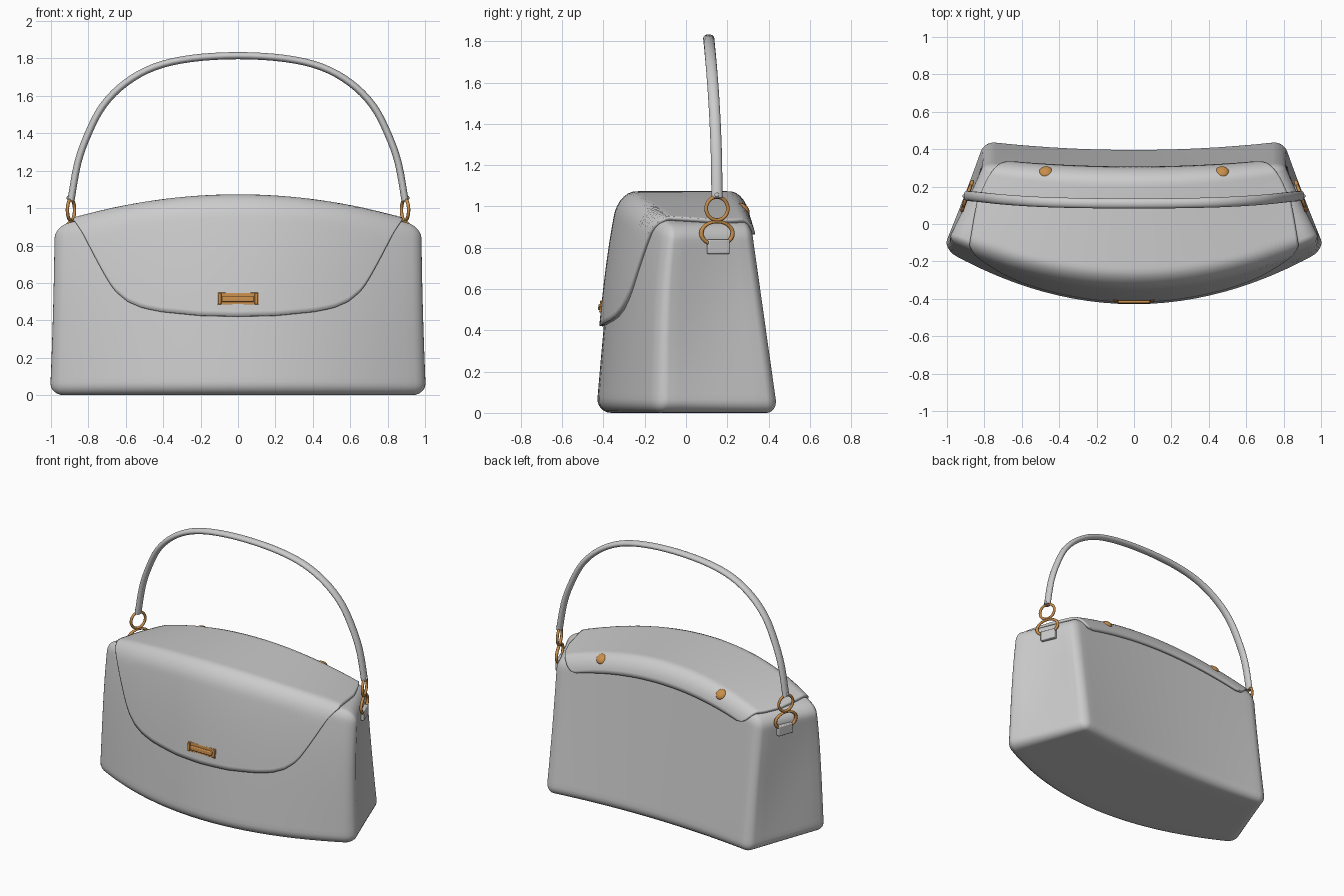
import bpy, bmesh, math
from mathutils import Vector

if "Cube" in bpy.data.objects:
    bpy.data.objects.remove(bpy.data.objects["Cube"])

gold = bpy.data.materials.new("gold_metal")
gold.diffuse_color = (0.58, 0.27, 0.07, 1)
gold.use_nodes = True
gold.node_tree.nodes["Principled BSDF"].inputs["Base Color"].default_value = gold.diffuse_color


def lerp(a, b, t):
    return a + (b - a) * t


def height(a):
    return 1.05 - 0.15 * a * a


def warp(p):
    """Box space (x +-1, y +-0.4, z 0..1) to the curved, tapered bag shape."""
    a, s, z = p[0], (p[1] + 0.4) / 0.8, p[2]
    w = lerp(lerp(1.022, 0.995, z), 0.80, s)
    # soft dent in the side panels
    t = min(max(s, 0), 1)
    w -= 0.02 * math.sin(math.pi * t) * math.sin(math.pi * min(max(z, 0), 1)) * abs(a) ** 8
    front = -0.435 + 0.30 * a * a + z * (0.09 - 0.07 * a * a) + 0.035 * max(z, 0) ** 4
    back = 0.405 + 0.045 * a * a - 0.13 * z
    return Vector((a * w, lerp(front, back, s), z * height(a)))


def finish(bm, name, angle=60):
    bmesh.ops.recalc_face_normals(bm, faces=bm.faces)
    me = bpy.data.meshes.new(name)
    bm.to_mesh(me)
    bm.free()
    ob = bpy.data.objects.new(name, me)
    bpy.context.collection.objects.link(ob)
    smooth(ob, angle)
    return ob


def smooth(ob, angle=60):
    bpy.ops.object.select_all(action='DESELECT')
    ob.select_set(True)
    bpy.context.view_layer.objects.active = ob
    bpy.ops.object.shade_smooth_by_angle(angle=math.radians(angle))


def named(name, mat=None, scale=(1, 1, 1)):
    ob = bpy.context.object
    ob.name = name
    ob.scale = scale
    if mat:
        ob.data.materials.append(mat)
    smooth(ob, 40)
    return ob


def box(name, loc, size, rot=(0, 0, 0), mat=None, bevel=0.006):
    bpy.ops.mesh.primitive_cube_add(size=1, location=loc, rotation=rot)
    ob = named(name, mat, size)
    bpy.ops.object.transform_apply(location=False, rotation=False, scale=True)
    m = ob.modifiers.new("bevel", 'BEVEL')
    m.width, m.segments = bevel, 3
    return ob


def torus(name, loc, rot, major, minor, scale=(1, 1, 1)):
    bpy.ops.mesh.primitive_torus_add(location=loc, rotation=rot, major_radius=major,
                                     minor_radius=minor, major_segments=36, minor_segments=10)
    return named(name, gold, scale)


# body: bevelled box, sliced for curvature, then warped
bm = bmesh.new()
bmesh.ops.create_cube(bm, size=1)
for v in bm.verts:
    v.co = (v.co.x * 2, v.co.y * 0.8, v.co.z + 0.5)
bmesh.ops.bevel(bm, geom=bm.edges[:], offset=0.07, segments=6, profile=0.5, affect='EDGES')
for axis, cuts in ((0, [i * 0.08 for i in range(-11, 12)]),
                   (1, [i * 0.08 for i in range(-3, 4)]),
                   (2, [i * 0.1 for i in range(1, 10)])):
    no = [0, 0, 0]
    no[axis] = 1
    for c in cuts:
        bmesh.ops.bisect_plane(bm, geom=bm.verts[:] + bm.edges[:] + bm.faces[:],
                               plane_co=[c * n for n in no], plane_no=no)
for v in bm.verts:
    v.co = warp(v.co)
finish(bm, "bag_body")

# flap: sheet following front, top and back of the box, with a shaped outline
R, OFF = 0.10, 0.013
ARC, TOP = R * math.pi / 2, 0.8 + 2 * OFF - 2 * R
L1 = 1 + OFF - R
L2, L3 = L1 + ARC, L1 + ARC + TOP
END = L3 + ARC + 0.01


def path(l):
    """Point (y, z) at distance l up the front, over the top and down the back."""
    e = 0.4 + OFF
    if l < L1:
        return -e, l
    if l < L2:
        t = (l - L1) / R
        return -e + R - R * math.cos(t), L1 + R * math.sin(t)
    if l < L3:
        return -e + R + l - L2, 1 + OFF
    t = min((l - L3) / R, math.pi / 2)
    return e - R + R * math.sin(t), L1 + R * math.cos(t) - max(0, l - L3 - ARC)


OUTLINE = [(0, .42), (.2, .425), (.4, .445), (.5, .465), (.58, .50), (.65, .56),
           (.70, .64), (.75, .73), (.82, .86), (.87, .95)]


def outline(x):
    for (x0, z0), (x1, z1) in zip(OUTLINE, OUTLINE[1:]):
        if x <= x1:
            return lerp(z0, z1, (x - x0) / (x1 - x0))
    return OUTLINE[-1][1]


def flap_width(l):
    a = lerp(0.875, 0.94, min(max((l - L1) / 0.5, 0), 1))
    k = max(0, (l - (END - 0.28)) / 0.28)
    return a - 0.15 * (1 - math.sqrt(max(0, 1 - k ** 2.5)))


bm = bmesh.new()
NU, NV = 56, 56
grid = []
for i in range(NU + 1):
    q = 2 * i / NU - 1
    u = lerp(q, math.sin(q * math.pi / 2), 0.6)
    start = outline(abs(u) * 0.87) / height(u * 0.875)
    col = []
    for j in range(NV + 1):
        l = lerp(start, END, j / NV)
        y, z = path(l)
        col.append(bm.verts.new(warp((u * flap_width(l), y, z))))
    grid.append(col)
for i in range(NU):
    for j in range(NV):
        bm.faces.new((grid[i][j], grid[i + 1][j], grid[i + 1][j + 1], grid[i][j + 1]))
flap = finish(bm, "front_flap", 50)
m = flap.modifiers.new("thickness", 'SOLIDIFY')
m.thickness, m.offset = 0.02, 0

# handle: flattened tube along a smooth arch
HALF = [(.893, 1.04), (.857, 1.24), (.80, 1.40), (.72, 1.55), (.60, 1.67), (.445, 1.755),
        (.25, 1.80), (0, 1.815)]
ctrl = HALF + [(-x, z) for x, z in HALF[-2::-1]]
ctrl = [Vector((x, 0.15 - 0.04 * ((z - 1.04) / 0.775) ** 2, z)) for x, z in ctrl]
pts = []
for i in range(len(ctrl) - 1):
    p0, p1, p2, p3 = (ctrl[min(max(i + k, 0), len(ctrl) - 1)] for k in (-1, 0, 1, 2))
    for t in (0, 0.25, 0.5, 0.75):
        pts.append(0.5 * (2 * p1 + (p2 - p0) * t + (2 * p0 - 5 * p1 + 4 * p2 - p3) * t ** 2
                          + (3 * p1 - p0 - 3 * p2 + p3) * t ** 3))
pts.append(ctrl[-1])
N, K = len(pts) - 1, 16
rings = []
for i, p in enumerate(pts):
    d = (pts[min(i + 1, N)] - pts[max(i - 1, 0)]).normalized()
    n = d.cross(Vector((0, 1, 0))).normalized()
    b = n.cross(d)
    rings.append([bm_co for bm_co in (p + n * 0.019 * math.cos(2 * math.pi * k / K)
                                      + b * 0.027 * math.sin(2 * math.pi * k / K)
                                      for k in range(K))])
bm = bmesh.new()
rings = [[bm.verts.new(c) for c in r] for r in rings]
for r0, r1 in zip(rings, rings[1:]):
    for k in range(K):
        bm.faces.new((r0[k], r0[k - 1], r1[k - 1], r1[k]))
bm.faces.new(rings[0])
bm.faces.new(rings[-1])
finish(bm, "handle")

# hardware on both sides
for s, side in ((1, "right"), (-1, "left")):
    ang = s * math.radians(20)
    torus(side + "_handle_ring", (s * 0.893, 0.15, 0.99), (0, math.pi / 2, ang), 0.056, 0.009)
    torus(side + "_d_ring", (s * 0.892, 0.15, 0.87), (0, math.pi / 2, ang), 0.072, 0.010,
          (0.78, 1.12, 1))
    box(side + "_ring_tab", (s * 0.884, 0.155, 0.805), (0.035, 0.11, 0.07), (0, 0, ang))
    bpy.ops.mesh.primitive_uv_sphere_add(segments=12, ring_count=8, radius=0.012,
                                         location=(s * 0.905, 0.15, 1.055))
    named(side + "_handle_rivet")
    # studs on the back edge of the flap
    loc = warp((s * 0.585, *path(L3 + ARC * 0.45)))
    bpy.ops.mesh.primitive_uv_sphere_add(segments=24, ring_count=12, radius=0.037, location=loc,
                                         rotation=(-math.radians(42), 0, 0))
    named(side + "_back_stud", gold, (1, 1, 0.6))

# front clasp
tilt = (-0.095, 0, 0)
box("clasp_plate", (0, -0.402, 0.515), (0.22, 0.018, 0.065), tilt, gold, 0.004)
box("clasp_bar", (0, -0.414, 0.513), (0.17, 0.022, 0.03), tilt, gold)
for s, side in ((1, "right"), (-1, "left")):
    box(side + "_clasp_end", (s * 0.098, -0.408, 0.515), (0.018, 0.02, 0.06), tilt, gold, 0.004)
